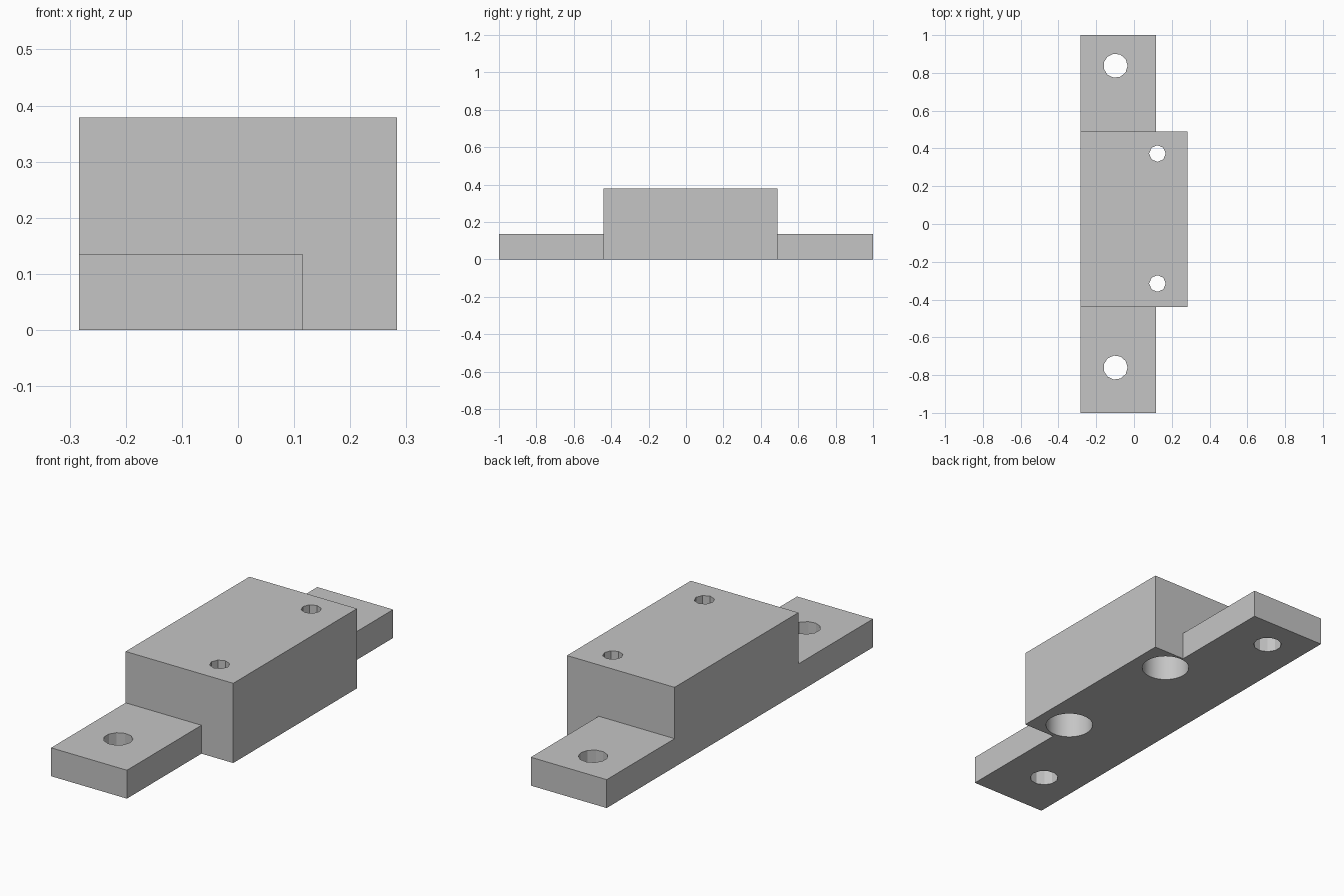
import bpy, bmesh
from math import sin, cos, tau

cube = bpy.data.objects.get("Cube")
if cube:
    bpy.data.objects.remove(cube, do_unlink=True)

LEFT, RIGHT, ARM_RIGHT = -0.283, 0.283, 0.116
FRONT, BACK = -0.44, 0.49
HEIGHT, ARM_HEIGHT = 0.379, 0.135
BORE_DEPTH = 0.25
OVER = 0.1  # overshoot of cutters past the surface

grey = bpy.data.materials.new("plain grey")
grey.use_nodes = True
colour = (0.56, 0.56, 0.56, 1)
grey.diffuse_color = colour
grey.node_tree.nodes["Principled BSDF"].inputs["Base Color"].default_value = colour


def prism(name, outline, z0, z1):
    """Extrude a flat outline from z0 to z1."""
    bm = bmesh.new()
    face = bm.faces.new([bm.verts.new((x, y, z0)) for x, y in outline])
    out = bmesh.ops.extrude_face_region(bm, geom=[face])["geom"]
    top = [v for v in out if isinstance(v, bmesh.types.BMVert)]
    bmesh.ops.translate(bm, verts=top, vec=(0, 0, z1 - z0))
    bmesh.ops.recalc_face_normals(bm, faces=bm.faces)
    mesh = bpy.data.meshes.new(name)
    bm.to_mesh(mesh)
    bm.free()
    mesh.materials.append(grey)
    obj = bpy.data.objects.new(name, mesh)
    bpy.context.collection.objects.link(obj)
    return obj


def box(name, x0, x1, y0, y1, z0, z1):
    return prism(name, [(x0, y0), (x1, y0), (x1, y1), (x0, y1)], z0, z1)


def cylinder(name, x, y, r, sides, z0, z1):
    ring = [(x + r * cos(tau * i / sides), y + r * sin(tau * i / sides))
            for i in range(sides)]
    return prism(name, ring, z0, z1)


def cut(target, cutter):
    """Subtract the cutter, then discard it."""
    cutter.hide_render = True
    bpy.context.view_layer.objects.active = target
    mod = target.modifiers.new("cut", "BOOLEAN")
    mod.operation = "DIFFERENCE"
    mod.solver = "EXACT"
    mod.object = cutter
    bpy.ops.object.modifier_apply(modifier=mod.name)
    bpy.data.objects.remove(cutter, do_unlink=True)


# Solid block, stepped down and narrowed at both ends into mounting arms
body = box("mounting_block", LEFT, RIGHT, -1, 1, 0, HEIGHT)
for y0, y1 in ((-1 - OVER, FRONT), (BACK, 1 + OVER)):
    cut(body, box("arm_step", LEFT - OVER, RIGHT + OVER, y0, y1,
                  ARM_HEIGHT, HEIGHT + OVER))
    cut(body, box("arm_side", ARM_RIGHT, RIGHT + OVER, y0, y1,
                  -OVER, HEIGHT + OVER))

# Screw holes through the arms
for y in (-0.76, 0.838):
    cut(body, cylinder("arm_hole", -0.098, y, 0.064, 11, -OVER, HEIGHT))

# Small through holes in the block, widened from below
for y in (-0.315, 0.373):
    cut(body, cylinder("block_hole", 0.124, y, 0.044, 8, -OVER, HEIGHT + OVER))
    cut(body, cylinder("block_bore", 0.124, y, 0.107, 64, -OVER, BORE_DEPTH))

# Smooth the round bores only; the coarse holes and edges stay sharp
bpy.ops.object.select_all(action="DESELECT")
body.select_set(True)
bpy.context.view_layer.objects.active = body
bpy.ops.object.shade_smooth_by_angle(angle=0.3)
